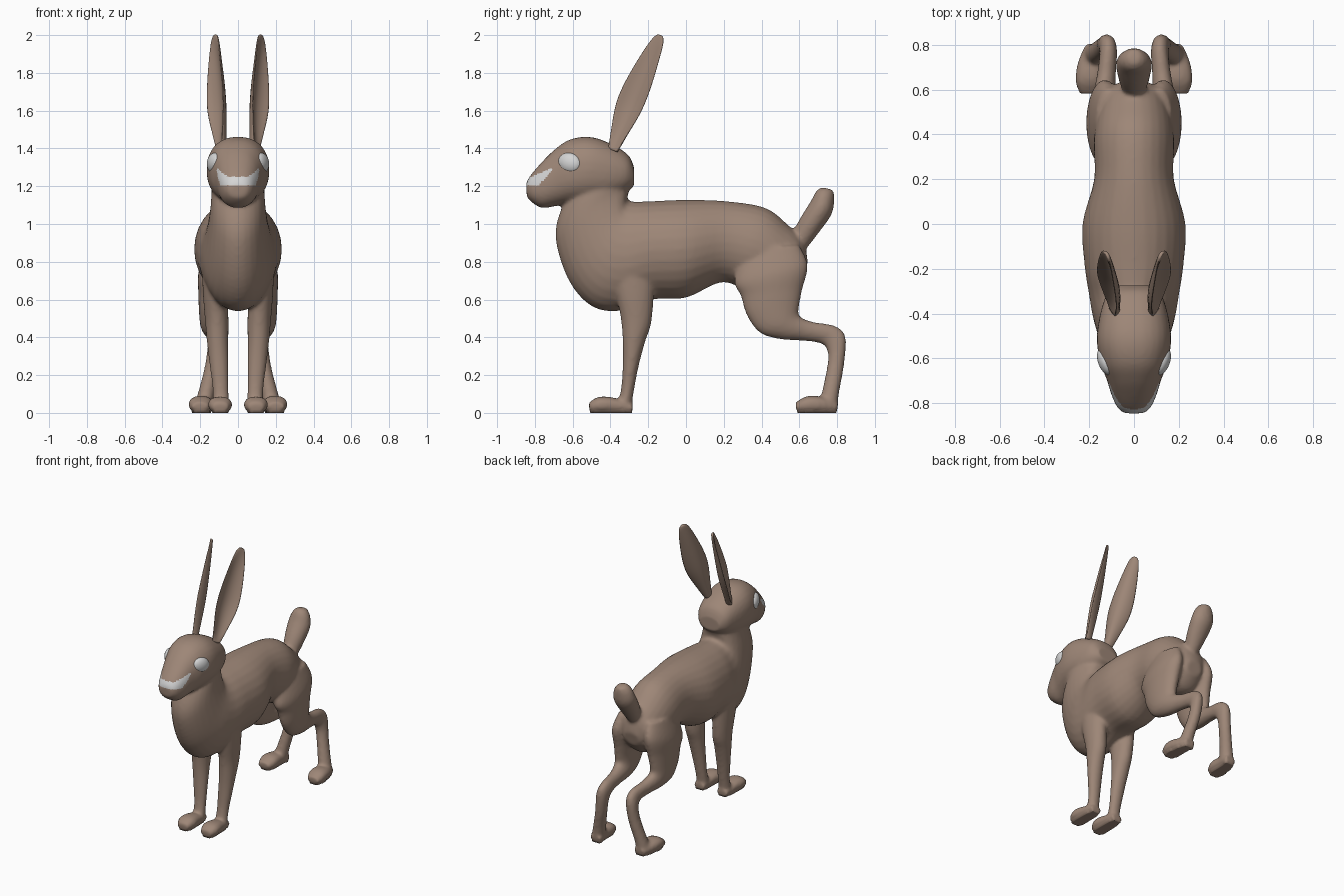
import bpy, bmesh, math
from mathutils import Vector, Matrix


def material(name, rgb):
    m = bpy.data.materials.new(name)
    m.diffuse_color = (*rgb, 1)
    return m


FUR = material("brown fur", (0.34, 0.24, 0.185))
PALE = material("pale grey", (0.66, 0.66, 0.66))


def make_object(name, bm, mats):
    me = bpy.data.meshes.new(name)
    bmesh.ops.recalc_face_normals(bm, faces=bm.faces)
    bm.to_mesh(me)
    bm.free()
    for m in mats:
        me.materials.append(m)
    ob = bpy.data.objects.new(name, me)
    bpy.context.collection.objects.link(ob)
    me.polygons.foreach_set("use_smooth", [True] * len(me.polygons))
    return ob


def smooth_path(rows, steps=5):
    """Catmull-Rom interpolation of every column."""
    out, n = [], len(rows)
    for i in range(n - 1):
        p = [Vector(rows[min(max(i + k, 0), n - 1)]) for k in (-1, 0, 1, 2)]
        for s in range(steps):
            t = s / steps
            out.append(0.5 * (2 * p[1] + (p[2] - p[0]) * t
                              + (2 * p[0] - 5 * p[1] + 4 * p[2] - p[3]) * t * t
                              + (3 * p[1] - p[0] - 3 * p[2] + p[3]) * t ** 3))
    return out + [Vector(rows[-1])]


def skin(bm, rings):
    """Bridge rings of points into a capped tube."""
    vs = [[bm.verts.new(p) for p in r] for r in rings]
    n = len(vs[0])
    new = []
    for a, b in zip(vs, vs[1:]):
        for i in range(n):
            j = (i + 1) % n
            new.append(bm.faces.new((a[i], a[j], b[j], b[i])))
    new += [bm.faces.new(vs[0][::-1]), bm.faces.new(vs[-1])]
    bmesh.ops.recalc_face_normals(bm, faces=new)


def loft(bm, rows, side=1, power=1.0, n=28):
    """Rows: edge A (y, z), edge B (y, z), centre x, half width."""
    def bend(v):
        return math.copysign(abs(v) ** power, v)
    rings = []
    for ya, za, yb, zb, xc, rx in smooth_path(rows):
        a, b = Vector((0, ya, za)), Vector((0, yb, zb))
        mid, half = (a + b) / 2, (a - b) / 2
        rings.append([mid + half * bend(math.cos(t))
                      + Vector((side * (xc + rx * bend(math.sin(t))), 0, 0))
                      for t in (2 * math.pi * k / n for k in range(n))])
    skin(bm, rings)


trunk = [
    (0.645, 0.80, 0.62, 0.70, 0, 0.06), (0.62, 0.91, 0.54, 0.62, 0, 0.13),
    (0.54, 0.995, 0.42, 0.62, 0, 0.165), (0.42, 1.085, 0.30, 0.66, 0, 0.18),
    (0.22, 1.12, 0.18, 0.69, 0, 0.178), (0.0, 1.128, 0.0, 0.61, 0, 0.23),
    (-0.2, 1.12, -0.18, 0.60, 0, 0.22), (-0.29, 1.12, -0.35, 0.54, 0, 0.20),
    (-0.31, 1.14, -0.50, 0.565, 0, 0.185), (-0.30, 1.18, -0.62, 0.70, 0, 0.165),
    (-0.29, 1.22, -0.69, 0.92, 0, 0.147), (-0.29, 1.25, -0.66, 1.08, 0, 0.14),
    (-0.32, 1.32, -0.60, 1.15, 0, 0.13)]
head = [
    (-0.275, 1.30, -0.275, 1.20, 0, 0.08), (-0.31, 1.37, -0.33, 1.16, 0, 0.125),
    (-0.42, 1.435, -0.42, 1.12, 0, 0.155), (-0.52, 1.462, -0.53, 1.11, 0, 0.166),
    (-0.62, 1.445, -0.63, 1.105, 0, 0.148), (-0.70, 1.39, -0.69, 1.095, 0, 0.122),
    (-0.77, 1.32, -0.76, 1.085, 0, 0.1), (-0.825, 1.255, -0.81, 1.11, 0, 0.075),
    (-0.847, 1.215, -0.842, 1.14, 0, 0.045)]
tail = [
    (0.56, 0.95, 0.63, 0.86, 0, 0.05), (0.61, 1.04, 0.70, 0.95, 0, 0.07),
    (0.66, 1.12, 0.77, 1.05, 0, 0.08), (0.69, 1.175, 0.785, 1.13, 0, 0.062),
    (0.72, 1.195, 0.78, 1.18, 0, 0.03)]
front_leg = [
    (-0.40, 0.75, -0.16, 0.78, 0.12, 0.07), (-0.37, 0.62, -0.17, 0.62, 0.12, 0.065),
    (-0.345, 0.50, -0.185, 0.47, 0.112, 0.062), (-0.335, 0.38, -0.215, 0.38, 0.108, 0.057),
    (-0.335, 0.25, -0.25, 0.25, 0.10, 0.050), (-0.345, 0.12, -0.275, 0.12, 0.092, 0.042),
    (-0.37, 0.03, -0.29, 0.03, 0.09, 0.045)]
front_foot = [
    (-0.28, 0.05, -0.285, 0.0, 0.092, 0.04), (-0.38, 0.08, -0.38, 0.0, 0.094, 0.056),
    (-0.46, 0.085, -0.46, 0.0, 0.095, 0.063), (-0.515, 0.055, -0.51, 0.005, 0.095, 0.042)]
hind_leg = [
    (0.30, 0.86, 0.60, 0.89, 0.11, 0.06), (0.255, 0.70, 0.645, 0.78, 0.13, 0.08),
    (0.29, 0.62, 0.615, 0.65, 0.137, 0.073), (0.32, 0.52, 0.60, 0.57, 0.143, 0.064),
    (0.39, 0.425, 0.595, 0.525, 0.143, 0.058), (0.50, 0.39, 0.62, 0.50, 0.135, 0.052),
    (0.62, 0.382, 0.68, 0.48, 0.125, 0.043), (0.72, 0.365, 0.79, 0.46, 0.115, 0.039),
    (0.75, 0.32, 0.845, 0.40, 0.12, 0.04), (0.748, 0.25, 0.836, 0.25, 0.135, 0.04),
    (0.722, 0.12, 0.813, 0.12, 0.165, 0.043), (0.70, 0.03, 0.80, 0.03, 0.185, 0.05)]
hind_foot = [
    (0.805, 0.055, 0.80, 0.0, 0.175, 0.042), (0.72, 0.085, 0.72, 0.0, 0.193, 0.058),
    (0.64, 0.088, 0.64, 0.0, 0.197, 0.064), (0.58, 0.055, 0.585, 0.005, 0.20, 0.044)]

# body: all fleshy parts fused into one smooth skin
bm = bmesh.new()
loft(bm, trunk)
loft(bm, head, power=0.88)
loft(bm, tail)
for s in (1, -1):
    for leg in (front_leg, hind_leg):
        loft(bm, leg, s)
    for foot in (front_foot, hind_foot):
        loft(bm, foot, s, power=0.85)
body = make_object("body", bm, [FUR, PALE])
rm = body.modifiers.new("fuse", 'REMESH')
rm.mode = 'VOXEL'
rm.voxel_size = 0.011
sm = body.modifiers.new("soften", 'SMOOTH')
sm.factor = 0.5
sm.iterations = 6
dg = bpy.context.evaluated_depsgraph_get()
mesh = bpy.data.meshes.new_from_object(body.evaluated_get(dg))
body.modifiers.clear()
body.data = mesh
mesh.materials.clear()
for m in (FUR, PALE):
    mesh.materials.append(m)
for v in mesh.vertices:
    v.co.z = max(0, v.co.z)
    if v.co.z < 0.012:
        v.co.z = 0
# pale muzzle patch
for p in mesh.polygons:
    x, y, z = p.center
    low = max(1.205, 1.18 + (y + 0.8) * 1.17)
    high = 1.25 + max(0, y + 0.82) * 0.4
    p.material_index = int(y < -0.705 and low < z < high)
    p.use_smooth = True

# ears: cupped blades, open to the front and outside
base, tip = Vector((0.088, -0.385, 1.39)), Vector((0.122, -0.135, 2.0))
axis = (tip - base).normalized()
across = Vector((0, axis.z, -axis.y)).normalized()
chord = (across * 0.85 + Vector((0.5, 0, 0))).normalized()
face = chord.cross(axis).normalized()
if face.x < 0:
    face = -face
# rows: position along the ear, half width, cup depth, thickness
blade = [(0, 0.028, 0.012, 0.022), (0.14, 0.05, 0.03, 0.016), (0.36, 0.080, 0.045, 0.012),
         (0.55, 0.080, 0.04, 0.011), (0.78, 0.060, 0.025, 0.010), (0.93, 0.040, 0.01, 0.010),
         (0.985, 0.024, 0.004, 0.009), (1.0, 0.008, 0, 0.006)]
for s, side in ((1, "left"), (-1, "right")):
    rings = []
    for t, w, cup, th in smooth_path(blade):
        c = base.lerp(tip, t)
        ring = []
        for k in range(24):
            a = 2 * math.pi * k / 24
            u, v = math.cos(a), math.sin(a)
            p = c + chord * (u * w) + face * (cup * (u * u - 0.5) + v * th)
            ring.append(Vector((s * p.x, p.y, p.z)))
        rings.append(ring)
    bm = bmesh.new()
    skin(bm, rings)
    make_object(side + "_ear", bm, [FUR])

    # eyes: flattened balls set into the sides of the head
    bm = bmesh.new()
    place = (Matrix.Translation((s * 0.124, -0.615, 1.322))
             @ Matrix.Rotation(s * math.radians(-22), 4, 'Z')
             @ Matrix.Rotation(math.radians(-15), 4, 'X')
             @ Matrix.Diagonal((0.036, 0.066, 0.054, 1)))
    bmesh.ops.create_uvsphere(bm, u_segments=24, v_segments=16, radius=1, matrix=place)
    make_object(side + "_eye", bm, [PALE])
